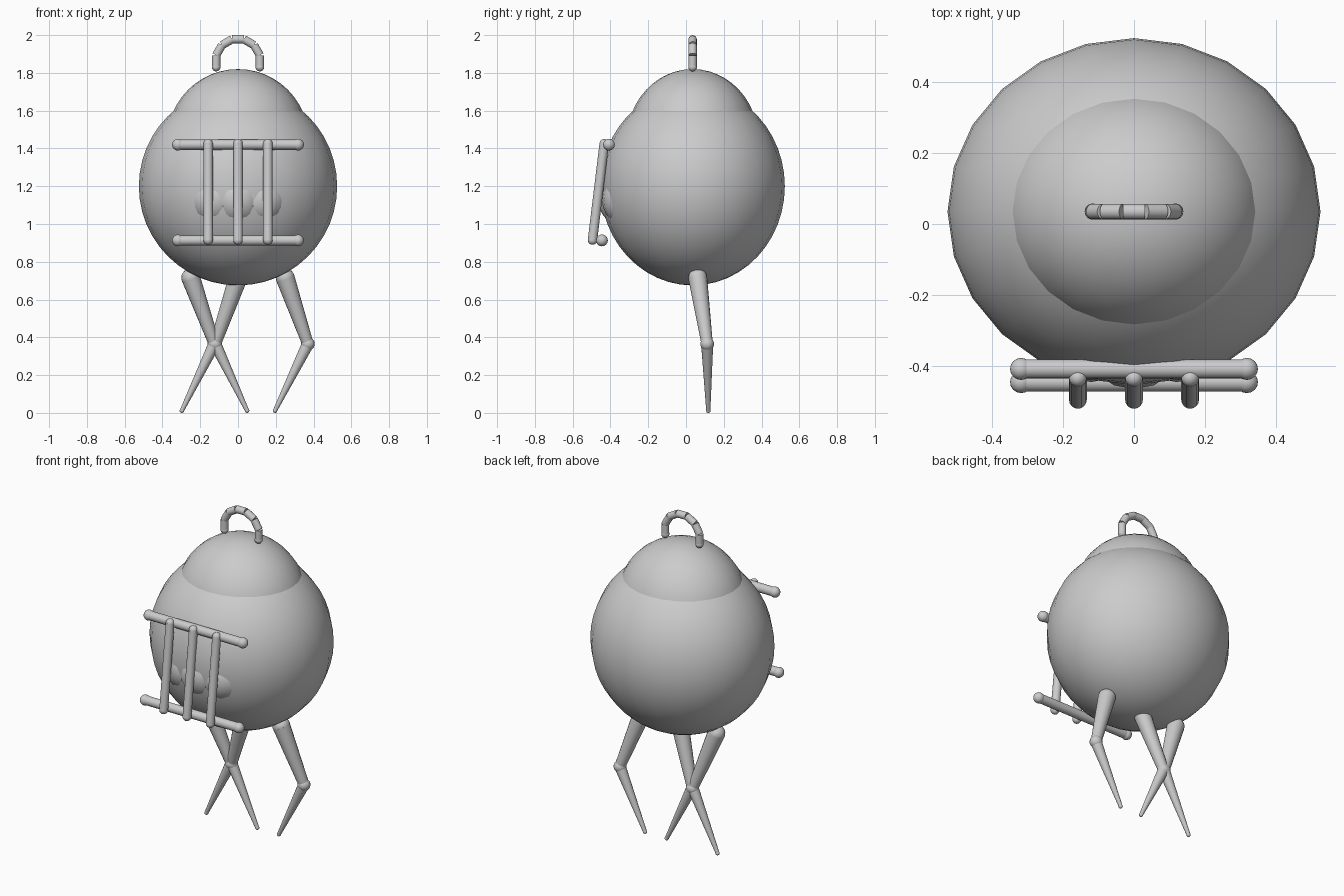
import bpy, math
from mathutils import Vector

if "Cube" in bpy.data.objects:
    bpy.data.objects.remove(bpy.data.objects["Cube"], do_unlink=True)

grey = bpy.data.materials.new("plain grey")
grey.use_nodes = True
COLOUR = (0.6, 0.6, 0.6, 1)
grey.diffuse_color = COLOUR
grey.node_tree.nodes["Principled BSDF"].inputs["Base Color"].default_value = COLOUR

MID_Y = 0.035   # shared centre line of body, lid and handle
SQUASH = 0.93   # body and lid are slightly flattened front to back


def finish(name):
    ob = bpy.context.object
    ob.name = name
    ob.data.materials.append(grey)
    bpy.ops.object.shade_smooth_by_angle(angle=math.radians(40))
    return ob


def ball(name, centre, radius, squash=1.0, segments=16, rings=12):
    bpy.ops.mesh.primitive_uv_sphere_add(segments=segments, ring_count=rings,
                                         radius=radius, location=centre)
    bpy.context.object.scale.y = squash
    return finish(name)


def rod(name, start, end, r1, r2=None, sides=16):
    a, b = Vector(start), Vector(end)
    bpy.ops.mesh.primitive_cone_add(vertices=sides, radius1=r1,
                                    radius2=r1 if r2 is None else r2,
                                    depth=(b - a).length, location=(a + b) / 2)
    ob = bpy.context.object
    ob.rotation_euler = (b - a).to_track_quat("Z", "Y").to_euler()
    return finish(name)


# Round body and domed lid
ball("body", (0, MID_Y, 1.2), 0.525, SQUASH, 24, 24)
ball("lid", (0, MID_Y, 1.446), 0.374, SQUASH, 24, 24)

# Arched handle made of short straight links
def arch(step):
    angle = math.radians(-15 + 30 * step)
    return (0.12 * math.cos(angle), MID_Y, 1.862 + 0.12 * math.sin(angle))

for i in range(7):
    rod(f"handle_link_{i + 1}", arch(i), arch(i + 1), 0.022)
for side, step in (("left", 0), ("right", 7)):
    ball(f"handle_end_{side}", arch(step), 0.023)

# Grille on the front: two crossbars and three leaning uprights
for name, y, z in (("upper", -0.408, 1.42), ("lower", -0.445, 0.913)):
    rod(f"{name}_crossbar", (-0.318, y, z), (0.318, y, z), 0.027)
    for side, x in (("left", 0.318), ("right", -0.318)):
        ball(f"{name}_crossbar_end_{side}", (x, y, z), 0.031)
for name, x in (("right", -0.158), ("middle", 0), ("left", 0.158)):
    top, bottom = (x, -0.433, 1.425), (x, -0.495, 0.915)
    rod(f"{name}_upright", bottom, top, 0.025)
    ball(f"{name}_upright_top", top, 0.025)
    ball(f"{name}_upright_foot", bottom, 0.025)

# Shallow bumps behind the grille
ball("middle_bump", (0, -0.315, 1.13), 0.15)
for side, x in (("left", 0.12), ("right", -0.12)):
    ball(f"{side}_bump", (x, -0.295, 1.13), 0.15)

# Three jointed legs: hip, knee and foot across x
for name, hip, knee, foot in (("right", -0.25, -0.125, -0.297),
                              ("middle", 0.0, -0.12, 0.048),
                              ("left", 0.25, 0.37, 0.196)):
    h, k, f = (hip, 0.062, 0.715), (knee, 0.112, 0.365), (foot, 0.118, 0.012)
    ball(f"{name}_hip", h, 0.05)
    rod(f"{name}_thigh", h, k, 0.05, 0.03)
    ball(f"{name}_knee", k, 0.036)
    rod(f"{name}_shin", k, f, 0.032, 0.011)
    ball(f"{name}_foot", f, 0.012)
